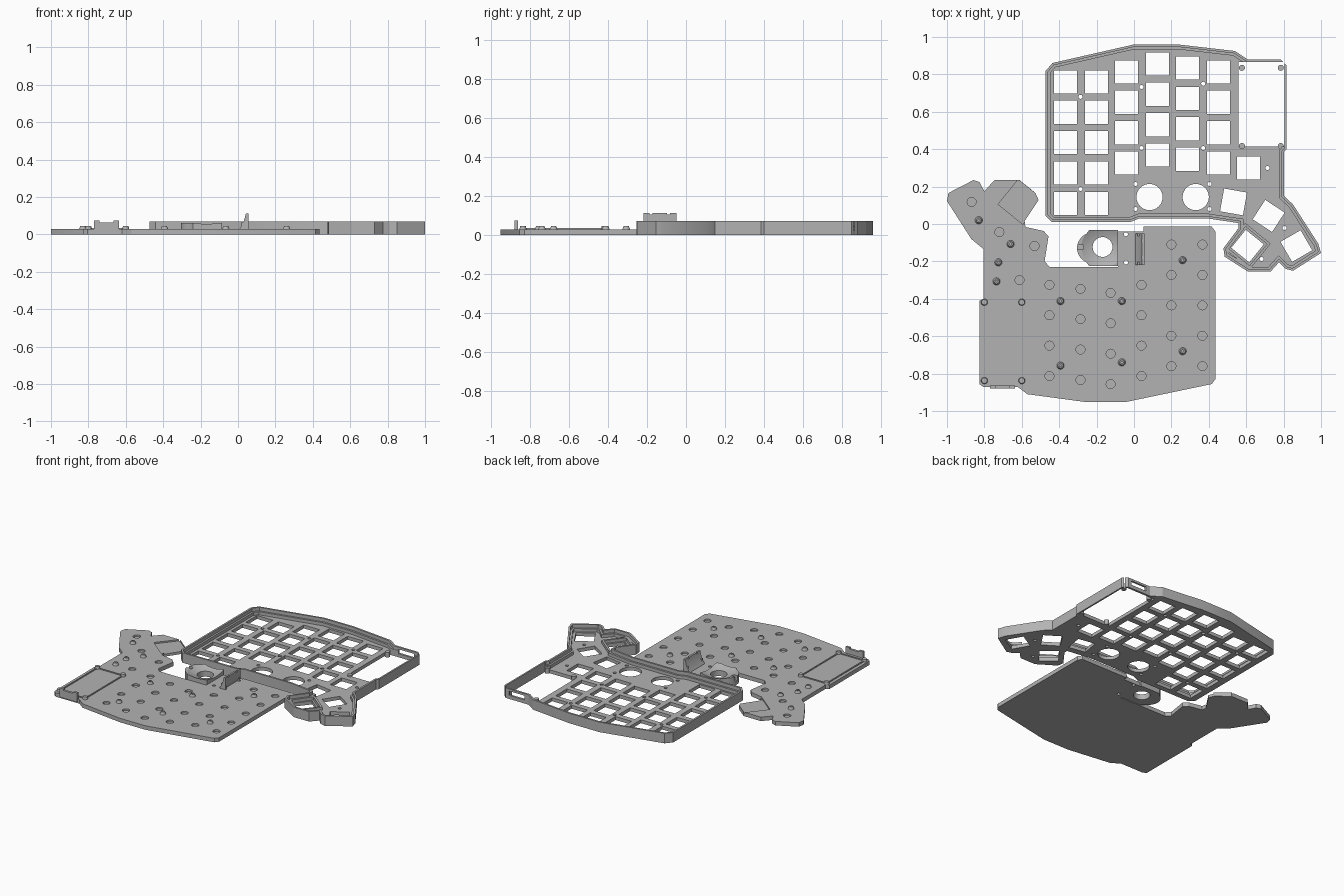
import bpy, bmesh, math
from mathutils import Vector, Matrix

if "Cube" in bpy.data.objects:
    bpy.data.objects.remove(bpy.data.objects["Cube"])

mat = bpy.data.materials.new("grey_plastic")
mat.diffuse_color = (0.45, 0.45, 0.45, 1)
mat.use_nodes = True
mat.node_tree.nodes["Principled BSDF"].inputs["Base Color"].default_value = mat.diffuse_color


def finish(bm, name, helper=False):
    bmesh.ops.recalc_face_normals(bm, faces=bm.faces)
    me = bpy.data.meshes.new(name)
    bm.to_mesh(me)
    bm.free()
    ob = bpy.data.objects.new(name, me)
    bpy.context.collection.objects.link(ob)
    me.materials.append(mat)
    ob.hide_render = helper
    if helper:
        ob.hide_viewport = True
    return ob


def prism(bm, pts, z0, z1):
    lo = [bm.verts.new((x, y, z0)) for x, y in pts]
    hi = [bm.verts.new((x, y, z1)) for x, y in pts]
    bm.faces.new(lo[::-1])
    bm.faces.new(hi)
    n = len(pts)
    for i in range(n):
        bm.faces.new((lo[i], lo[(i + 1) % n], hi[(i + 1) % n], hi[i]))


def rect(x0, y0, x1, y1):
    return [(x0, y0), (x1, y0), (x1, y1), (x0, y1)]


def square(x, y, h, deg=0):
    return [(x + h * 1.4142 * math.cos(math.radians(deg + 45 + 90 * i)),
             y + h * 1.4142 * math.sin(math.radians(deg + 45 + 90 * i))) for i in range(4)]


def circle(x, y, r, n=24):
    return [(x + r * math.cos(math.tau * i / n), y + r * math.sin(math.tau * i / n)) for i in range(n)]


def inset(pts, d):
    """Mitred inward offset of a closed outline."""
    area = sum(a[0] * b[1] - b[0] * a[1] for a, b in zip(pts, pts[1:] + pts[:1]))
    s = 1 if area > 0 else -1
    out = []
    for i, p in enumerate(pts):
        a = (Vector(p) - Vector(pts[i - 1])).normalized()
        b = (Vector(pts[(i + 1) % len(pts)]) - Vector(p)).normalized()
        na, nb = Vector((-a.y, a.x)) * s, Vector((-b.y, b.x)) * s
        out.append(tuple(Vector(p) + (na + nb) * d / (1 + na.dot(nb))))
    return out


def solid(name, shapes, helper=False):
    bm = bmesh.new()
    for pts, z0, z1 in shapes:
        prism(bm, pts, z0, z1)
    return finish(bm, name, helper)


def cut(ob, cutter):
    m = ob.modifiers.new("cut", "BOOLEAN")
    m.operation, m.solver, m.object = "DIFFERENCE", "EXACT", cutter


def stud(bm, x, y, r0, r1, z0, z1):
    bmesh.ops.create_cone(bm, cap_ends=True, segments=20, radius1=r0, radius2=r1, depth=z1 - z0,
                          matrix=Matrix.Translation((x, y, (z0 + z1) / 2)))


# Key centres: straight columns, then angled thumb keys
columns = [(-.366, .76, 5), (-.2, .76, 5), (-.04, .813, 4), (.125, .856, 4), (.286, .834, 4), (.452, .813, 4)]
keys = [(x, top - .1625 * i, 0) for x, top, n in columns for i in range(n)]
keys += [(.612, .30, 0), (.532, .118, -10), (.72, .043, -33), (.868, -.118, 30), (.607, -.118, -39)]

# Tray with a stepped rim
outline = [(-.473, .818), (-.436, .861), (.0, .96), (.235, .96), (.54, .925), (.607, .88), (.785, .88),
           (.815, .85), (.815, .40), (.802, .385), (.802, .15), (.85, .105), (.985, -.105), (1.0, -.155),
           (.85, -.25), (.81, -.24), (.775, -.205), (.73, -.255), (.61, -.255), (.485, -.175), (.478, -.13),
           (.56, -.02), (.56, .005), (.39, .03), (.03, .03), (-.02, .01), (-.44, .01), (-.473, .045)]
tray = solid("tray", [(outline, 0, .07)])
cut(tray, solid("rim_step_cutter", [(inset(outline, .013), .046, .2)], True))
cut(tray, solid("cavity_cutter", [(inset(outline, .026), .024, .2)], True))

# Key openings, encoder openings and screw holes
holes = [(square(x, y, .062, a), -.1, .2) for x, y, a in keys]
holes += [(circle(x, .144, .07, 48), -.1, .2) for x in (.083, .33)]
screws = [(-.286, .68), (-.286, .187), (.04, .733), (.04, .406), (.008, .214), (.008, .08), (.37, .75),
          (.37, .406), (.404, .214), (.404, .08), (.714, .30), (.805, -.021), (.682, -.187)]
holes += [(circle(x, y, .011, 16), -.1, .2) for x, y in screws]
cut(tray, solid("tray_hole_cutter", holes, True))
cut(tray, solid("controller_bay_cutter", [(rect(.558, .415, .804, .865), -.1, .2)], True))
cut(tray, solid("port_cutter", [(rect(.64, .84, .76, .95), .025, .055)], True))

# Raised frame round the inner thumb key
frame = solid("thumb_frame", [(square(.607, -.118, .088, -39), .01, .045)])
cut(frame, solid("thumb_frame_cutter", [(square(.607, -.118, .074, -39), -.1, .2)], True))

# Corner posts of the controller bay in the tray
bm = bmesh.new()
for x in (.577, .785):
    for y in (.417, .835):
        stud(bm, x, y, .016, .016, 0, .035)
finish(bm, "tray_posts")

# Base plate with a notch and side holder area
base_outline = [(.435, -.04), (.415, -.013), (.05, -.013), (.05, -.04), (-.085, -.04), (-.085, -.23),
                (-.45, -.23), (-.478, -.2), (-.457, -.065), (-.484, -.037), (-.58, -.016), (-.585, .016),
                (-.51, .128), (-.527, .166), (-.612, .235), (-.746, .235), (-.80, .175), (-.826, .224),
                (-.858, .235), (-.992, .166), (-1, .123), (-.87, -.08), (-.805, -.134), (-.805, -.40),
                (-.826, -.41), (-.826, -.856), (-.805, -.872), (-.62, -.872), (-.57, -.91), (-.25, -.953),
                (-.05, -.953), (.415, -.856), (.435, -.83)]
T = .028
base = solid("base_plate", [(base_outline, 0, T)])
dimples = [(circle(-x, -y, .024, 20), T - .012, .1) for x, y, a in keys[:-1]]
dimples += [(square(-.607, .118, .085, -39), T - .01, .1)]
dimples += [(circle(-.043, y, .011, 16), -.1, .1) for y in (-.055, -.205)]
cut(base, solid("base_dimple_cutter", dimples, True))

# Screw standoffs on the base
bm = bmesh.new()
for x, y in [(-.83, .02), (-.66, -.107), (-.725, -.205), (-.735, -.307), (-.393, -.412), (-.065, -.412),
             (-.393, -.757), (-.065, -.74), (.26, -.193), (.26, -.68)]:
    stud(bm, x, y, .022, .013, T - .005, .045)
standoffs = finish(bm, "standoffs")
cut(standoffs, solid("standoff_cutter", [(circle(x, y, .006, 12), .035, .1) for x, y in
    [(-.83, .02), (-.66, -.107), (-.725, -.205), (-.735, -.307), (-.393, -.412), (-.065, -.412),
     (-.393, -.757), (-.065, -.74), (.26, -.193), (.26, -.68)]], True))

# Controller bay on the base: corner posts, ribs and end stop
bm = bmesh.new()
for x in (-.80, -.6):
    for y in (-.418, -.837):
        stud(bm, x, y, .019, .015, T - .005, .045)
finish(bm, "base_posts")
solid("bay_ribs", [(rect(x - .004, -.82, x + .004, -.435), T - .005, T + .006) for x in (-.80, -.6)]
      + [(rect(-.783, y - .004, -.617, y + .004), T - .005, T + .006) for y in (-.418, -.837)])
solid("port_stop", [(rect(-.77, -.88, -.635, -.864), .01, .064),
                    (rect(-.77, -.88, -.74, -.864), .064, .074), (rect(-.665, -.88, -.635, -.864), .064, .074)])

# Round cup with a bowl, a centre hole and a side slot
cx, cy = -.168, -.123
cup_pts = [(-.085, -.225), (-.085, -.032), (-.24, -.032)]
cup_pts += [(-.2 + .105 * math.cos(a), -.1285 + .09 * math.sin(a))
            for a in [math.radians(120 + 12 * i) for i in range(11)]] + [(-.24, -.225)]
cup = solid("cup", [(cup_pts, 0, .06)])
bm = bmesh.new()
bmesh.ops.create_uvsphere(bm, u_segments=40, v_segments=64, radius=.25,
                          matrix=Matrix.Translation((cx, cy, .283)))
cut(cup, finish(bm, "bowl_cutter", True))
cut(cup, solid("cup_hole_cutter", [(circle(cx, cy, .053, 40), -.1, .2)], True))
cut(cup, solid("cup_slot_cutter", [(rect(-.35, cy - .012, -.27, cy + .012), .025, .2)], True))

# Leaning bracket, extruded from its side profile
bm = bmesh.new()
side = [(.008, .01), (.03, .01), (.055, .06), (.055, .112), (.042, .112), (.03, .065), (.008, .03)]
ends = [[bm.verts.new((x, y, z)) for x, z in side] for y in (-.218, -.05)]
bm.faces.new(ends[0])
bm.faces.new(ends[1][::-1])
for i in range(len(side)):
    j = (i + 1) % len(side)
    bm.faces.new((ends[0][i], ends[0][j], ends[1][j], ends[1][i]))
bracket = finish(bm, "bracket")
cut(bracket, solid("bracket_cutter", [(rect(0, y - .008, .1, y + .008), .104, .2) for y in (-.18, -.09)], True))
solid("bracket_ribs", [(rect(.02, y, .055, y + .014), .01, .065) for y in (-.218, -.064)])

# Smooth the round parts, keeping edges sharp
for ob in bpy.context.collection.objects:
    ob.select_set(not ob.hide_render)
bpy.context.view_layer.objects.active = tray
bpy.ops.object.shade_smooth_by_angle(angle=math.radians(25))
